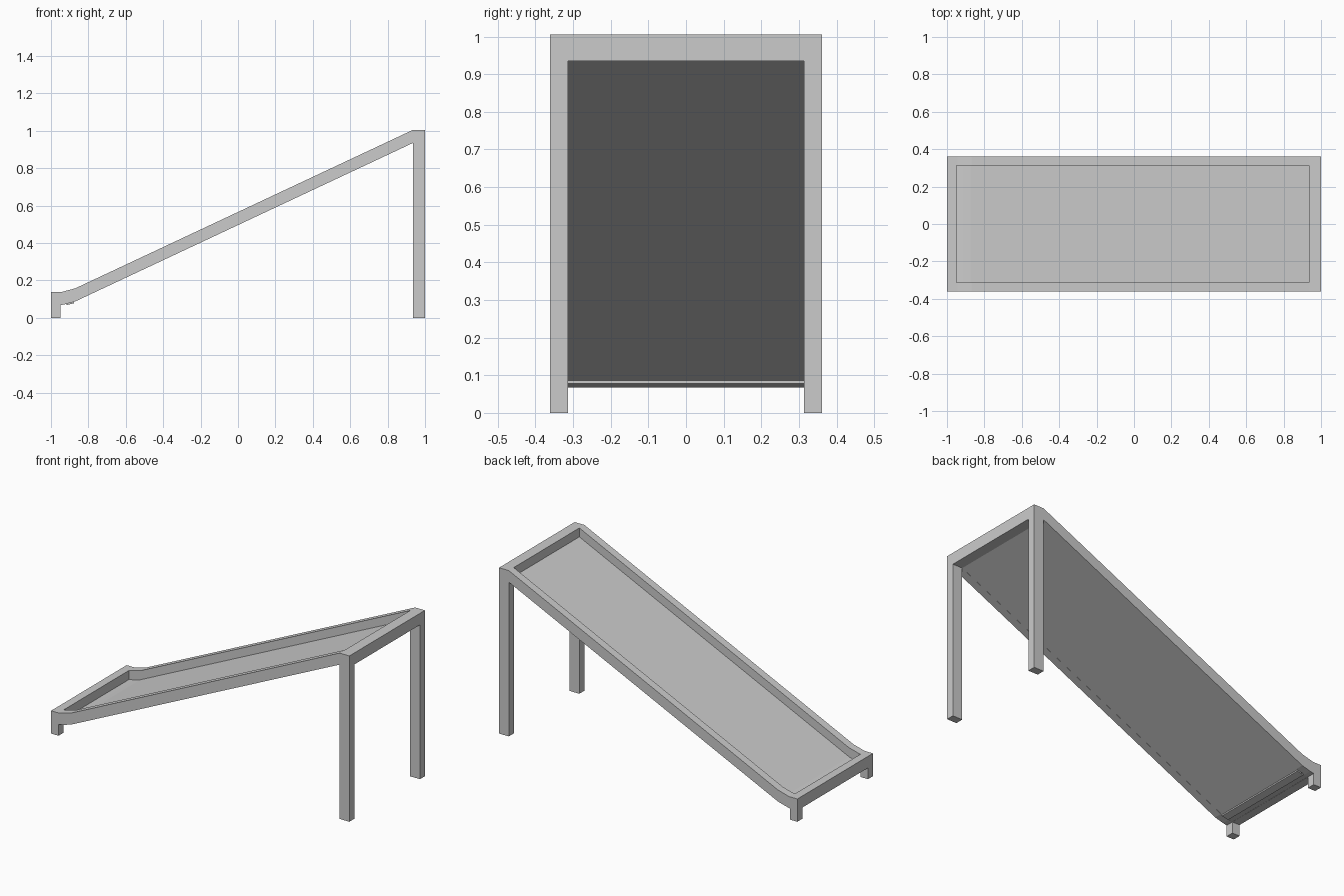
import bpy, bmesh

if "Cube" in bpy.data.objects:
    bpy.data.objects.remove(bpy.data.objects["Cube"])

OUT, INN = 0.362, 0.314


def extrude_profile(name, pts, y0, y1, caps=True, mirror=False):
    """Extrude an (x, z) outline from y0 to y1, optionally mirrored over y = 0."""
    bm = bmesh.new()
    a = [bm.verts.new((x, y0, z)) for x, z in pts]
    b = [bm.verts.new((x, y1, z)) for x, z in pts]
    n = len(pts)
    for i in range(n):
        j = (i + 1) % n
        bm.faces.new((a[i], a[j], b[j], b[i]))
    if caps:
        bm.faces.new(a)
        bm.faces.new(b)
    bmesh.ops.recalc_face_normals(bm, faces=bm.faces)
    me = bpy.data.meshes.new(name)
    bm.to_mesh(me)
    bm.free()
    ob = bpy.data.objects.new(name, me)
    bpy.context.collection.objects.link(ob)
    if mirror:
        mod = ob.modifiers.new("mirror", 'MIRROR')
        mod.use_axis = (False, True, False)
        mod.use_mirror_merge = False
    return ob


def box_profile(x0, x1, z0, z1):
    return [(x0, z0), (x1, z0), (x1, z1), (x0, z1)]


# Side rails with their short and tall legs
rail = [(-1, 0), (-0.95, 0), (-0.95, 0.068), (-0.925, 0.073), (-0.87, 0.088),
        (0.935, 0.935), (0.935, 0), (1, 0), (1, 1.005), (0.935, 1.005),
        (-0.87, 0.158), (-0.945, 0.138), (-1, 0.138)]
extrude_profile("side_rail_with_legs", rail, -OUT, -INN, mirror=True)

# End beams joining the rails
extrude_profile("low_end_beam", box_profile(-1, -0.95, 0.068, 0.138), -INN, INN, caps=False)
extrude_profile("high_end_beam", box_profile(0.935, 1, 0.935, 1.005), -INN, INN, caps=False)

# Thin sloping panel sunk to the bottom of the frame
panel = [(-0.95, 0.069), (-0.915, 0.075), (-0.875, 0.087), (0.935, 0.936),
         (0.935, 0.951), (-0.875, 0.101), (-0.915, 0.089), (-0.95, 0.083)]
extrude_profile("ramp_panel", panel, -INN, INN, caps=False)

# Small lip under the low end of the panel
lip = [(-0.918, 0.068), (-0.877, 0.078), (-0.877, 0.086), (-0.918, 0.076)]
extrude_profile("panel_lip", lip, -INN + 0.001, INN - 0.001)
